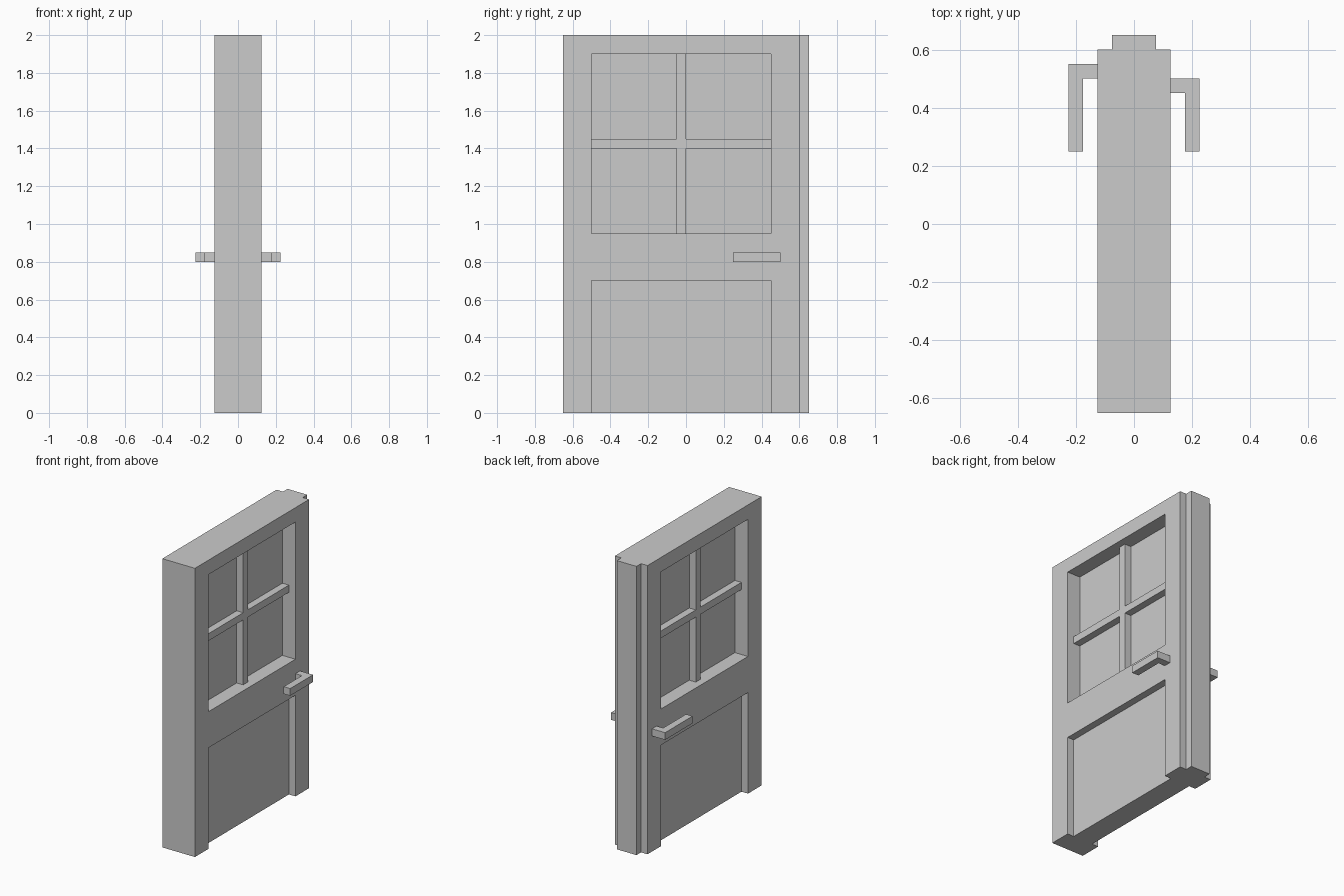
import bpy
import bmesh
from mathutils import Vector

cube = bpy.data.objects.get("Cube")
if cube:
    bpy.data.objects.remove(cube, do_unlink=True)

grey = bpy.data.materials.new("plain grey")
grey.use_nodes = True
colour = (0.6, 0.6, 0.6, 1)
grey.diffuse_color = colour
grey.node_tree.nodes["Principled BSDF"].inputs["Base Color"].default_value = colour


def prism(name, outline, axis, low, high):
    """Extrude a 2D outline along x (outline in y, z) or z (outline in x, y)."""
    bm = bmesh.new()
    if axis == "x":
        points = [Vector((low, a, b)) for a, b in outline]
        travel = Vector((high - low, 0, 0))
    else:
        points = [Vector((a, b, low)) for a, b in outline]
        travel = Vector((0, 0, high - low))
    face = bm.faces.new([bm.verts.new(p) for p in points])
    top = bmesh.ops.extrude_face_region(bm, geom=[face])["geom"]
    verts = [v for v in top if isinstance(v, bmesh.types.BMVert)]
    bmesh.ops.translate(bm, verts=verts, vec=travel)
    bmesh.ops.recalc_face_normals(bm, faces=bm.faces)
    mesh = bpy.data.meshes.new(name)
    bm.to_mesh(mesh)
    bm.free()
    mesh.materials.append(grey)
    obj = bpy.data.objects.new(name, mesh)
    bpy.context.collection.objects.link(obj)
    return obj


def rect(a0, a1, b0, b1):
    return [(a0, b0), (a1, b0), (a1, b1), (a0, b1)]


def cut(target, cutter):
    cutter.hide_render = True
    mod = target.modifiers.new("recess", "BOOLEAN")
    mod.operation = "DIFFERENCE"
    mod.solver = "EXACT"
    mod.object = cutter
    bpy.context.view_layer.objects.active = target
    bpy.ops.object.modifier_apply(modifier=mod.name)
    bpy.data.objects.remove(cutter, do_unlink=True)


HALF = 0.125        # half the leaf thickness
NEAR, FAR = -0.5, 0.45   # sides of both panels

# Door leaf with the stepped closing edge
half_plan = [(HALF, -0.65), (HALF, 0.6), (0.075, 0.6), (0.075, 0.65)]
plan = half_plan + [(-x, y) for x, y in reversed(half_plan)]
leaf = prism("door_leaf", plan, "z", 0, 2)

# Window and lower panel recesses on both faces
for bottom, top, floor in ((0.95, 1.9, 0.025), (-0.1, 0.7, 0.075)):
    for side in (-1, 1):
        lo, hi = sorted((side * floor, side * 0.2))
        cut(leaf, prism("recess_cutter", rect(NEAR, FAR, bottom, top), "x", lo, hi))

# Crossed glazing bars
cross = [(-0.05, 0.95), (0, 0.95), (0, 1.4), (FAR, 1.4), (FAR, 1.45), (0, 1.45),
         (0, 1.9), (-0.05, 1.9), (-0.05, 1.45), (NEAR, 1.45), (NEAR, 1.4), (-0.05, 1.4)]
for name, side in (("left_glazing_bars", 1), ("right_glazing_bars", -1)):
    lo, hi = sorted((side * 0.025, side * 0.075))
    prism(name, cross, "x", lo, hi)

# L-shaped lever handles
for name, side, end in (("left_handle", 1, 0.5), ("right_handle", -1, 0.55)):
    bend = end - 0.05
    shape = [(HALF, end), (0.225, end), (0.225, 0.25),
             (0.175, 0.25), (0.175, bend), (HALF, bend)]
    prism(name, [(side * x, y) for x, y in shape], "z", 0.8, 0.85)
